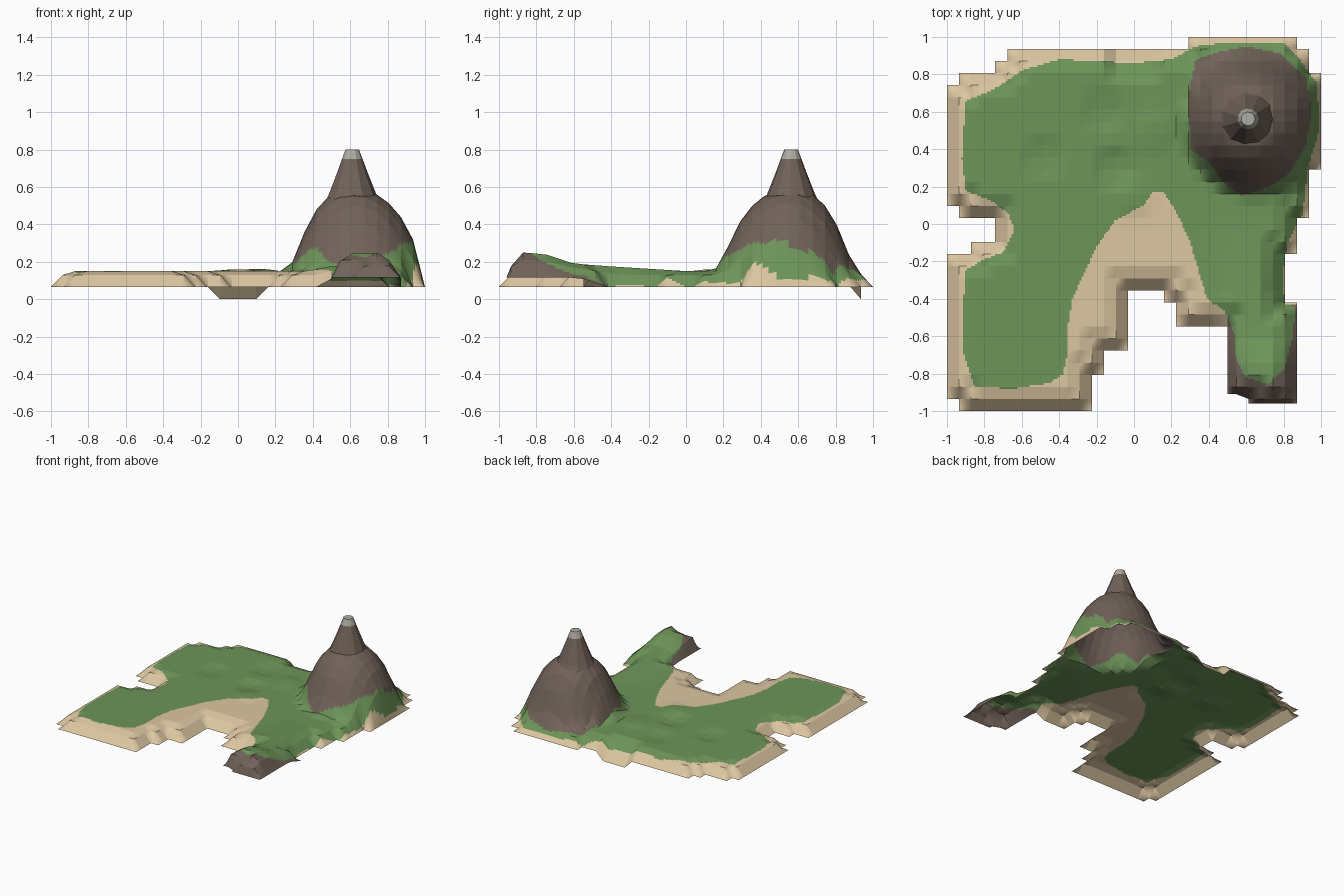
import bpy, bmesh, math

if "Cube" in bpy.data.objects:
    bpy.data.objects.remove(bpy.data.objects["Cube"])

def material(name, rgb):
    m = bpy.data.materials.new(name)
    m.diffuse_color = (*rgb, 1)
    m.use_nodes = True
    m.node_tree.nodes["Principled BSDF"].inputs["Base Color"].default_value = m.diffuse_color
    return m

MATS = [material("sand", (0.72, 0.57, 0.36)), material("grass", (0.155, 0.30, 0.10)),
        material("rock", (0.165, 0.123, 0.10)), material("pale_summit", (0.42, 0.42, 0.37))]
SAND, GRASS, ROCK, SUMMIT = range(4)

def pairs(v):
    return list(zip(v[::2], v[1::2]))

def inside(x, y, poly):
    hit = False
    for (x1, y1), (x2, y2) in zip(poly, poly[1:] + poly[:1]):
        if (y1 > y) != (y2 > y) and x < x1 + (y - y1) * (x2 - x1) / (y2 - y1):
            hit = not hit
    return hit

def interp(t, table):
    if t <= table[0][0]:
        return table[0][1]
    for (a, u), (b, v) in zip(table, table[1:]):
        if t <= b:
            return u + (v - u) * (t - a) / (b - a)
    return table[-1][1]

def clamp(t):
    return max(0.0, min(1.0, t))

# Stepped coast outline, grass edge and rock edge (seen from above)
COAST = pairs([-.935, -1, -.935, -.935, -1, -.935, -1, -.16, -.87, -.16, -.87, -.1, -.74, -.1,
               -.74, .035, -.935, .035, -.935, .1, -1, .1, -1, .74, -.935, .74, -.935, .81,
               -.74, .81, -.74, .87, -.68, .87, -.68, .935, .29, .935, .29, 1, .87, 1, .87, .935,
               .935, .935, .935, .81, 1, .81, 1, .29, .935, .29, .935, .035, .87, .035, .87, -.16,
               .81, -.16, .81, -.42, .87, -.42, .87, -1, .61, -1, .61, -.935, .484, -.935,
               .484, -.55, .225, -.55, .225, -.42, .16, -.42, .16, -.35, -.035, -.35,
               -.035, -.67, -.16, -.67, -.16, -.8, -.225, -.8, -.225, -1])
GRASS_EDGE = pairs([-.85, -.87, -.91, -.7, -.91, -.4, -.9, -.25, -.82, -.2, -.7, -.15, -.64, -.03,
                    -.67, .05, -.75, .12, -.9, .18, -.92, .35, -.9, .66, -.75, .72, -.6, .82,
                    -.4, .88, 0, .86, .2, .88, .33, .95, .5, .97, .8, .97, .87, .9, .98, .75,
                    .99, .5, .93, .3, .9, .05, .82, -.1, .79, -.3, .81, -.43, .86, -.44,
                    .85, -.6, .8, -.78, .72, -.86, .6, -.82, .54, -.7, .54, -.6, .49, -.47,
                    .39, -.4, .3, -.1, .22, .08, .16, .17, .1, .17, .05, .1, -.1, .02,
                    -.2, -.12, -.26, -.25, -.33, -.4, -.36, -.6, -.35, -.68, -.38, -.8,
                    -.45, -.85, -.65, -.88])
ROCK_EDGE = pairs([.3, .4, .29, .7, .33, .88, .45, .92, .6, .95, .78, .91, .92, .78, .95, .6,
                   .92, .42, .83, .27, .72, .2, .58, .15, .48, .22, .4, .33])

# Coarse cell grid and distance of every node from the coast
N = 31
S = 2 / N
cells = {(i, j) for i in range(N) for j in range(N)
         if inside(-1 + (i + .5) * S, -1 + (j + .5) * S, COAST)}
nodes = {(i + a, j + b) for i, j in cells for a in (0, 1) for b in (0, 1)}
dist = {n: 3 for n in nodes}
for n in nodes:
    if any((n[0] - a, n[1] - b) not in cells for a in (0, 1) for b in (0, 1)):
        dist[n] = 0
for level in (1, 2):
    for i, j in nodes:
        if dist[i, j] == 3 and any(dist.get((i + a, j + b)) == level - 1
                                   for a in (-1, 0, 1) for b in (-1, 0, 1)):
            dist[i, j] = level

MOUNTAIN = [(0, .56), (.13, .56), (.2, .50), (.26, .42), (.32, .29), (.37, .18), (.42, .13)]
RIDGE = [(-.94, .2), (-.87, .25), (-.75, .24), (-.6, .19), (-.4, .175), (0, .15)]
DIMPLES = [(-.48, .36, -.015), (-.1, .3, -.02), (-.16, .6, -.015), (.1, .5, .012), (0, .15, .01)]

def node_position(i, j):
    x, y, d = -1 + i * S, -1 + j * S, dist[i, j]
    hill = i >= 23 and y < -.4
    z = (.065, .12, .15, .15)[d]
    if hill:                                   # front headland with cliff sides
        foot = .065 + .05 * clamp((-.42 - y) / .15)
        z = foot + (interp(y, RIDGE) - foot) * (0, .7, 1, 1)[d]
    elif d > 0:
        z += (interp(y, RIDGE) - .15) * clamp((x - .35) / .2) * (d > 1)
        dx, dy = x - .61, y - .565             # mountain flanks
        r = math.hypot(dx, dy) + 1e-6
        z = max(z, interp(r / (.97 + .09 * dx / r - .08 * dy / r), MOUNTAIN))
        for px, py, h in DIMPLES:
            z += h * clamp(1.6 - math.hypot(x - px, y - py) / .08)
    if 14 <= i <= 17 and j >= 28:              # back gully running below the shore
        z = {28: .125, 29: .075, 30: 0}.get(j, z)
    if hill:
        x = .5 if i == 23 else x
        y = -.96 if j == 0 else (-.91 if j == 1 and i < 25 else y)
    return x, y, z

POS = {n: node_position(*n) for n in nodes}

def ground_colour(x, y):
    if inside(x, y, ROCK_EDGE):
        return ROCK
    if inside(x, y, GRASS_EDGE):
        return GRASS
    return ROCK if x > .495 and y < -.43 else SAND

def finish(bm, name):
    me = bpy.data.meshes.new(name)
    bm.to_mesh(me)
    bm.free()
    for m in MATS:
        me.materials.append(m)
    ob = bpy.data.objects.new(name, me)
    bpy.context.collection.objects.link(ob)

# Island ground: each coarse cell is split finely so the colour edges run smoothly
K = 6
bm = bmesh.new()
verts = {}

def fine_vert(i, j, a, b):
    key = (i * K + a, j * K + b)
    if key not in verts:
        u, v = a / K, b / K
        p = [POS[i, j], POS[i + 1, j], POS[i, j + 1], POS[i + 1, j + 1]]
        w = [(1 - u) * (1 - v), u * (1 - v), (1 - u) * v, u * v]
        verts[key] = bm.verts.new([sum(q[c] * k for q, k in zip(p, w)) for c in range(3)])
    return verts[key]

for i, j in sorted(cells):
    for a in range(K):
        for b in range(K):
            f = bm.faces.new([fine_vert(i, j, a + p, b + q)
                              for p, q in ((0, 0), (1, 0), (1, 1), (0, 1))])
            c = f.calc_center_median()
            f.material_index = ground_colour(c.x, c.y)
finish(bm, "island_ground")

# Mountain peak: faceted cone with a pale flat summit
bm = bmesh.new()
SIDES = 11
rings = []
for r, z in [(.165, .49), (.128, .565), (.082, .68), (.056, .75), (.037, .80)]:
    rings.append([bm.verts.new((.61 + r * math.cos(math.tau * k / SIDES),
                                .562 + r * math.sin(math.tau * k / SIDES), z))
                  for k in range(SIDES)])
for lo, hi in zip(rings, rings[1:]):
    for k in range(SIDES):
        n = (k + 1) % SIDES
        bm.faces.new((lo[k], lo[n], hi[n], hi[k]))
bm.faces.new(rings[-1])
for f in bm.faces:
    f.material_index = SUMMIT if f.calc_center_median().z > .75 else ROCK
finish(bm, "mountain_peak")
